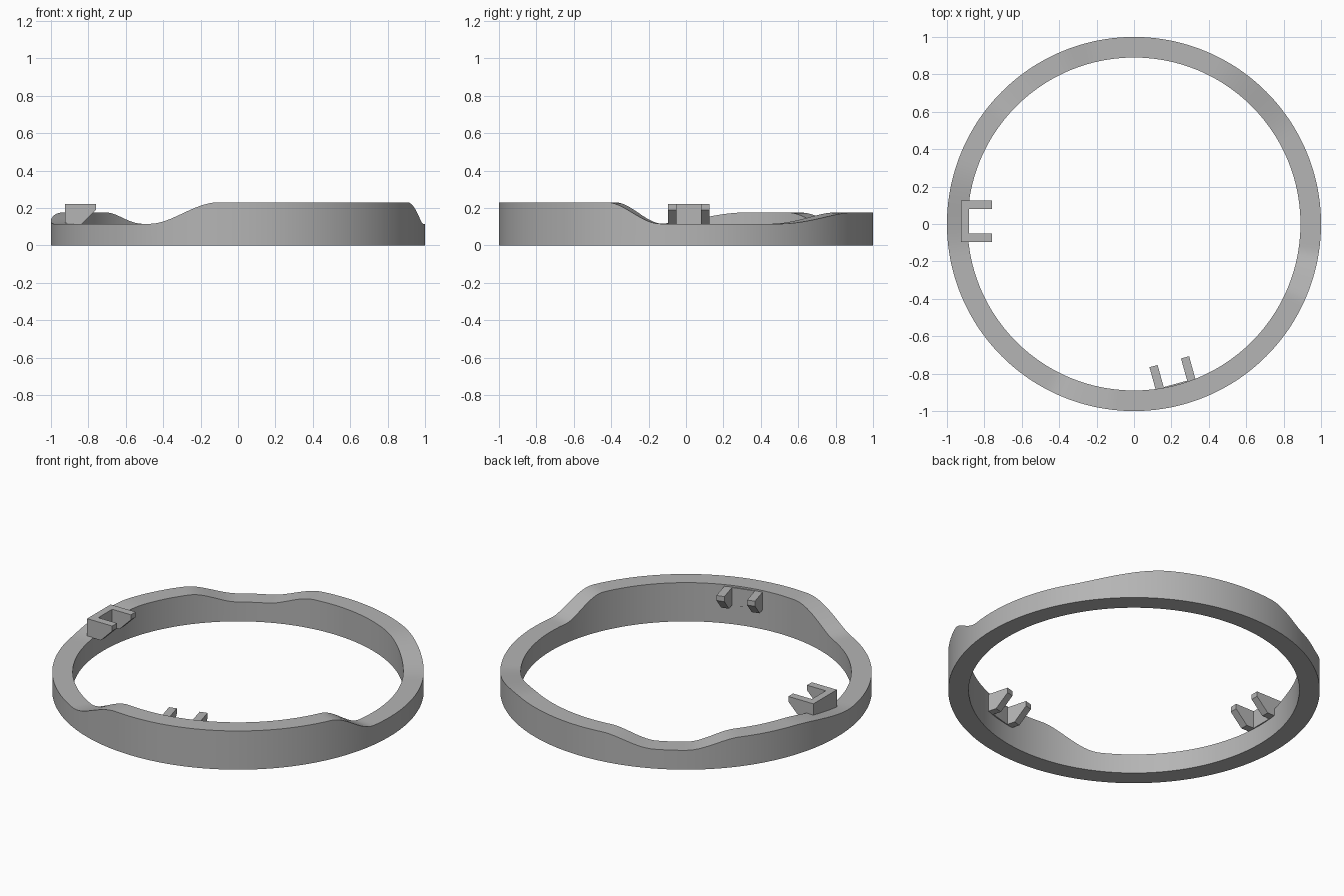
import bpy, bmesh, math
from mathutils import Matrix

if "Cube" in bpy.data.objects:
    bpy.data.objects.remove(bpy.data.objects["Cube"])

grey = bpy.data.materials.new("plain grey")
grey.diffuse_color = (0.46, 0.46, 0.46, 1)
grey.use_nodes = True
grey.node_tree.nodes["Principled BSDF"].inputs["Base Color"].default_value = grey.diffuse_color

LOW, MID, HIGH = 0.115, 0.175, 0.23
# rim height keys: (angle in degrees, height), eased in between
RIM = [(-8, LOW), (30, LOW), (62, MID), (98, MID), (115, LOW), (125, LOW),
       (142, MID), (160, MID), (190, LOW), (242, LOW), (264, HIGH),
       (335, HIGH), (352, LOW)]


def rim_height(deg):
    if deg > 352:
        deg -= 360
    for (a0, z0), (a1, z1) in zip(RIM, RIM[1:]):
        if a0 <= deg <= a1:
            t = (deg - a0) / (a1 - a0)
            return z0 + (z1 - z0) * t * t * (3 - 2 * t)
    return LOW


def add_object(name, bm):
    bmesh.ops.recalc_face_normals(bm, faces=bm.faces)
    mesh = bpy.data.meshes.new(name)
    bm.to_mesh(mesh)
    bm.free()
    mesh.materials.append(grey)
    obj = bpy.data.objects.new(name, mesh)
    bpy.context.collection.objects.link(obj)
    return obj


# ring with a wavy upper rim
def build_ring(outer=1.0, inner=0.89, n=240):
    bm = bmesh.new()
    loops = []
    for i in range(n):
        a = 2 * math.pi * i / n
        h = rim_height(360 * i / n)
        section = [(outer, 0), (outer, h), (inner, h), (inner, 0)]
        loops.append([bm.verts.new((r * math.cos(a), r * math.sin(a), z))
                      for r, z in section])
    for i in range(n):
        p, q = loops[i], loops[(i + 1) % n]
        for k in range(4):
            m = (k + 1) % 4
            bm.faces.new((p[k], q[k], q[m], p[m]))
    ring = add_object("ring", bm)
    bpy.context.view_layer.objects.active = ring
    ring.select_set(True)
    bpy.ops.object.shade_smooth_by_angle(angle=math.radians(35))
    ring.select_set(False)


# side profile (x, z) extruded along y
def prism(bm, profile, y0, y1):
    a = [bm.verts.new((x, y0, z)) for x, z in profile]
    b = [bm.verts.new((x, y1, z)) for x, z in profile]
    bm.faces.new(a)
    bm.faces.new(b[::-1])
    for i in range(len(a)):
        j = (i + 1) % len(a)
        bm.faces.new((a[i], b[i], b[j], a[j]))


# U-shaped clip: back plate and two tapered arms reaching inward
def build_clip(name, turn):
    bm = bmesh.new()
    arm = [(-0.925, 0.22), (-0.76, 0.22), (-0.76, 0.19),
           (-0.835, 0.115), (-0.925, 0.115)]
    plate = [(-0.925, 0.22), (-0.883, 0.22), (-0.883, 0.115), (-0.925, 0.115)]
    prism(bm, arm, 0.08, 0.125)
    prism(bm, arm, -0.095, -0.05)
    prism(bm, plate, -0.05, 0.08)
    bm.transform(Matrix.Rotation(math.radians(turn), 4, 'Z'))
    add_object(name, bm)


build_ring()
build_clip("left_clip", 0)
build_clip("front_clip", 105.5)
